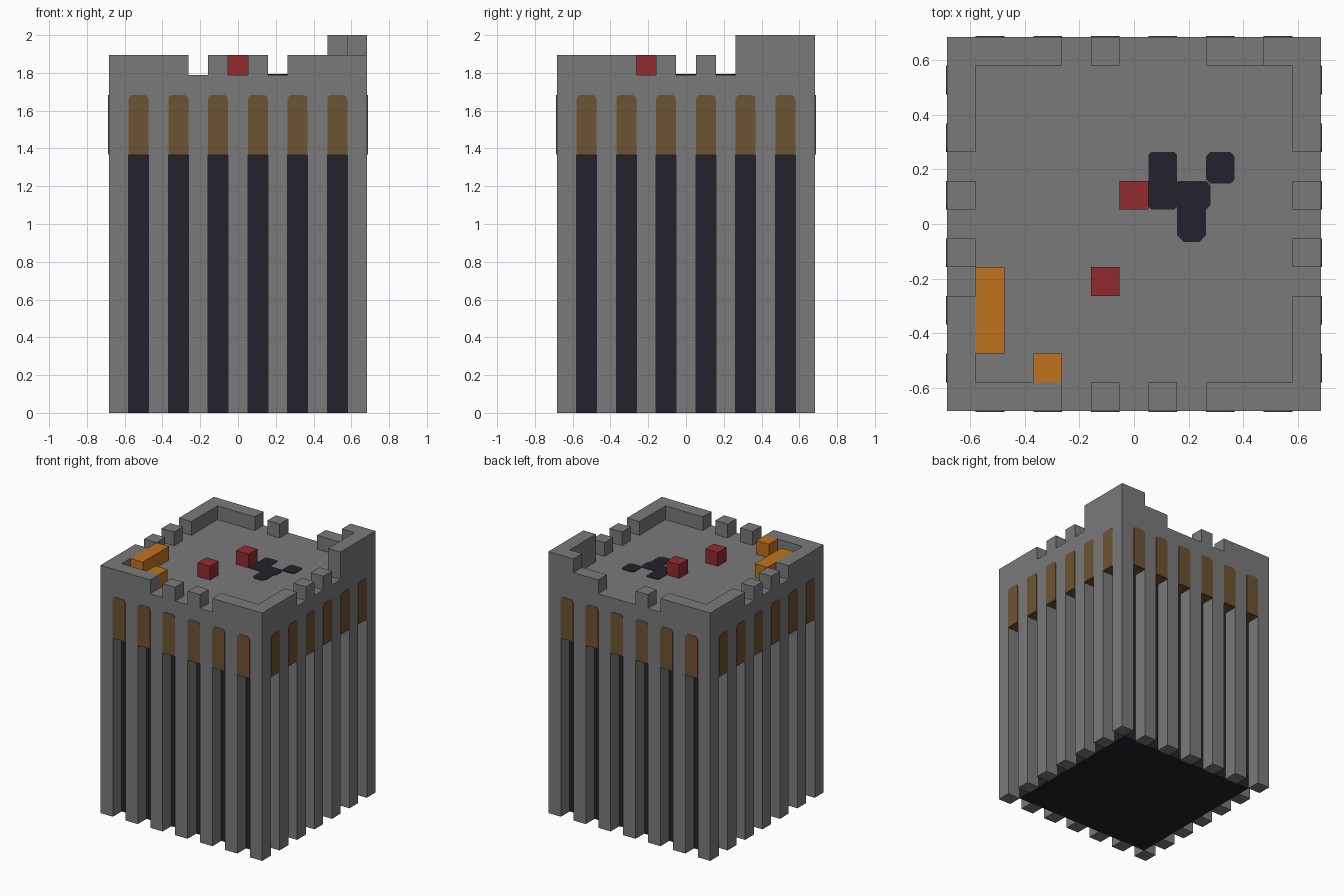
import bpy, bmesh, math
from mathutils import Matrix, Vector

cube = bpy.data.objects.get("Cube")
if cube:
    bpy.data.objects.remove(cube, do_unlink=True)

N = 13                 # tower width in blocks
U = 2 / 19             # one block
PLATE = 0.03           # plate thickness in blocks


def material(name, rgb):
    m = bpy.data.materials.new(name)
    m.use_nodes = True
    m.diffuse_color = (*rgb, 1)
    m.node_tree.nodes["Principled BSDF"].inputs["Base Color"].default_value = (*rgb, 1)
    return m


stone = material("grey stone", (0.195, 0.195, 0.195))
shadow = material("dark navy", (0.017, 0.016, 0.025))
brown = material("brown", (0.150, 0.088, 0.033))
red = material("red", (0.29, 0.024, 0.027))
orange = material("orange", (0.53, 0.17, 0.013))


def prism(bm, pts, z0, z1, turn=Matrix()):
    """Extrude an outline from z0 to z1, in blocks, then turn it."""
    low = [bm.verts.new(turn @ Vector((x, y, z0))) for x, y in pts]
    high = [bm.verts.new(turn @ Vector((x, y, z1))) for x, y in pts]
    bm.faces.new(low)
    bm.faces.new(high)
    for i in range(len(pts)):
        j = (i + 1) % len(pts)
        bm.faces.new((low[i], low[j], high[j], high[i]))


def rect(x, y, w=1, d=1):
    return [(x, y), (x + w, y), (x + w, y + d), (x, y + d)]


def build(name, mat, parts):
    """Make one object from (outline, z0, z1[, turn]) parts."""
    bm = bmesh.new()
    for part in parts:
        prism(bm, *part)
    bmesh.ops.recalc_face_normals(bm, faces=bm.faces)
    bm.transform(Matrix.Scale(U, 4) @ Matrix.Translation((-N / 2, -N / 2, 0)))
    me = bpy.data.meshes.new(name)
    bm.to_mesh(me)
    bm.free()
    me.materials.append(mat)
    ob = bpy.data.objects.new(name, me)
    bpy.context.collection.objects.link(ob)
    return ob


# Dark core, ring of columns and solid top storey
build("dark_core", shadow, [(rect(1, 1, N - 2, N - 2), 0, 13)])
build("top_storey", stone, [(rect(0, 0, N, N), 13, 17)])
ring = [(x, y) for x in range(0, N, 2) for y in range(0, N, 2)
        if x in (0, N - 1) or y in (0, N - 1)]
build("columns", stone, [(rect(x, y), 0, 13) for x, y in ring])

# Brown arched panels and their undersides, on all four sides
arch = [(0, 13), (1, 13), (1, 15.8), (0.93, 15.93), (0.8, 16),
        (0.2, 16), (0.07, 15.93), (0, 15.8)]
upright = Matrix.Rotation(math.radians(90), 4, "X")
centre = Matrix.Translation((N / 2, N / 2, 0))
for k, side in enumerate(("front", "left", "back", "right")):
    spin = centre @ Matrix.Rotation(k * math.pi / 2, 4, "Z") @ centre.inverted()
    parts = []
    for x in range(1, N, 2):
        parts.append(([(x + px, pz) for px, pz in arch], 0, PLATE, spin @ upright))
        parts.append((rect(x, 0), 13 - PLATE, 13, spin))
    build(side + "_arch_panels", brown, parts)

# Broken parapet: low corner walls, tall corner and single merlons
ell = [(0, 0), (4, 0), (4, 1), (1, 1), (1, 4), (0, 4)]
build("front_right_wall", stone, [(ell, 17, 18)])
build("front_left_wall", stone, [([(N - x, y) for x, y in ell], 17, 18)])
build("back_right_wall", stone, [([(x, N - y) for x, y in ell], 17, 18)])
build("back_left_wall", stone, [(rect(9, 12, 2, 1), 17, 18)])
tall = [(13, 9), (13, 13), (11, 13), (11, 12), (12, 12), (12, 9)]
build("tall_corner", stone, [(tall, 17, 19)])
merlons = [(5, 0), (7, 0), (0, 5), (0, 7), (12, 5), (12, 7), (5, 12)]
build("merlons", stone, [(rect(x, y), 17, 18) for x, y in merlons])

# Loose blocks on the roof
build("red_blocks", red, [(rect(6, 7), 17, 18), (rect(5, 4), 17, 18)])
build("long_orange_block", orange, [(rect(1, 2, 1, 3), 17, 18)])
build("small_orange_block", orange, [(rect(3, 1), 17, 18)])


# Dark stain on the roof floor
def blob(x0, y0, x1, y1, c):
    """Rectangle with clipped corners."""
    return [(x0 + c, y0), (x1 - c, y0), (x1, y0 + c), (x1, y1 - c),
            (x1 - c, y1), (x0 + c, y1), (x0, y1 - c), (x0, y0 + c)]


stains = [blob(7, 7, 8, 9, 0.1), blob(7.9, 7, 9.15, 8, 0.15),
          blob(8, 5.88, 9, 7.6, 0.22), blob(9, 7.9, 10, 9, 0.15)]
build("roof_stain", shadow,
      [(s, 17, 17 + PLATE + 0.002 * i) for i, s in enumerate(stains)])
